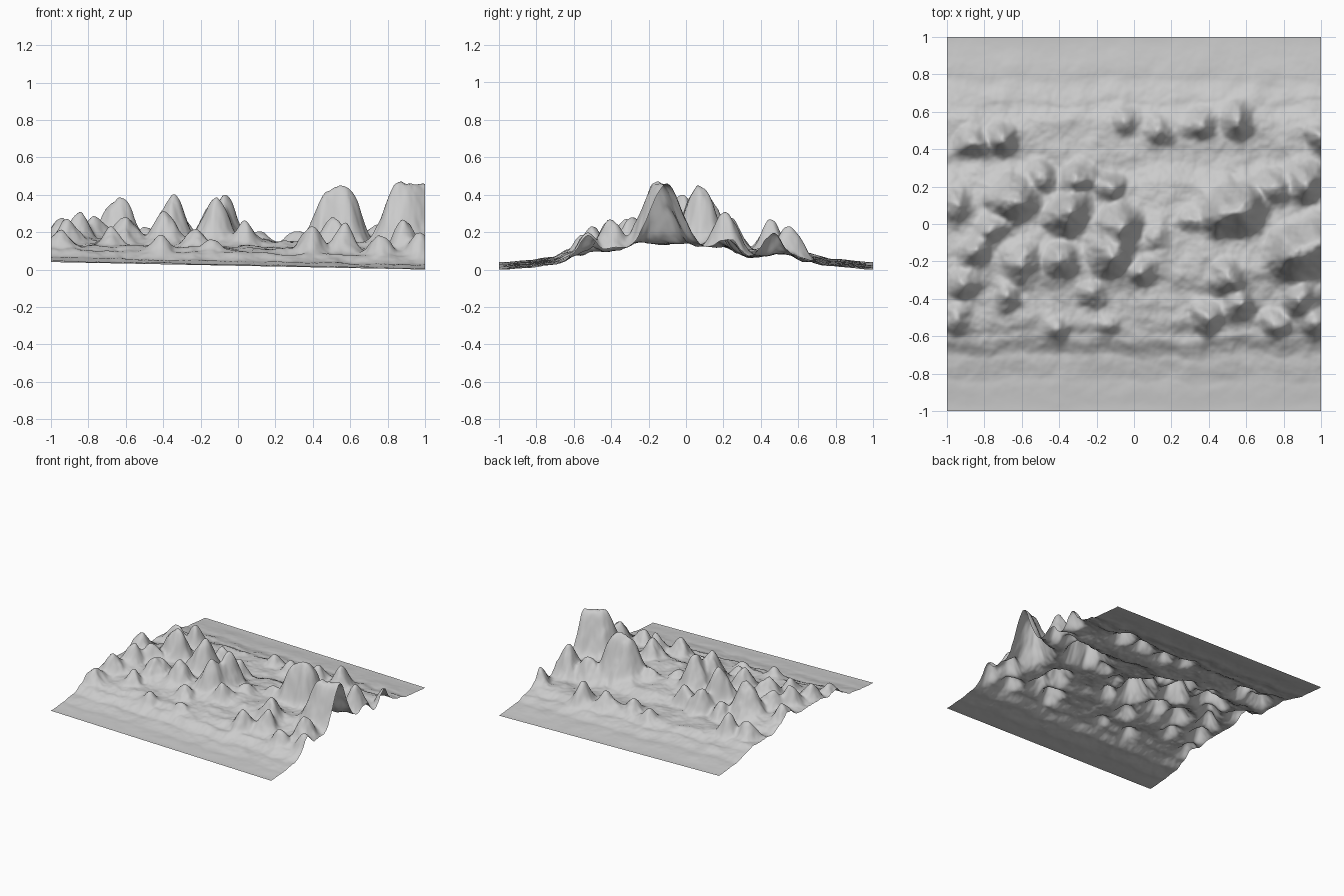
import bpy, bmesh, math
from mathutils import noise, Vector

if "Cube" in bpy.data.objects:
    bpy.data.objects.remove(bpy.data.objects["Cube"])

N = 220  # grid resolution

# Summits and shoulders: x, y, height
PEAKS = [
    (.86, -.15, .48), (.99, -.09, .47), (.57, .08, .43), (.46, .06, .38),
    (-.08, .0, .38), (-.13, -.15, .38), (-.36, .05, .38), (-.65, .12, .37),
    (.5, -.29, .28), (.56, -.43, .26), (.4, -.5, .23), (.9, -.4, .27),
    (.76, -.52, .20), (.98, -.53, .2), (.05, -.25, .25), (-.22, -.36, .21),
    (-.4, -.2, .28), (-.6, -.2, .27), (-.85, -.14, .28), (-.77, -.02, .27),
    (-.92, -.32, .23), (-.95, -.5, .19), (-.68, -.4, .21), (-.4, -.54, .16),
    (-.15, -.53, .14), (.35, .52, .20), (.55, .55, .23), (.15, .5, .18),
    (-.05, .55, .15), (.9, .23, .31), (.74, .2, .25), (1, .46, .2),
    (-.7, .46, .25), (-.86, .43, .22), (-.3, .23, .26), (-.14, .2, .23),
    (-.5, .25, .23), (-.95, .1, .24), (.3, .03, .20), (.12, -.08, .18),
]

# Cross-range base profile: y, height above the plain
BASE = [(-1, 0), (-.85, .008), (-.72, .025), (-.6, .07), (-.5, .095), (-.4, .1),
        (-.25, .13), (-.1, .13), (.1, .12), (.2, .11), (.32, .07), (.42, .075),
        (.55, .075), (.65, .045), (.78, .018), (1, 0)]


def base_height(y):
    for (y0, h0), (y1, h1) in zip(BASE, BASE[1:]):
        if y <= y1:
            t = (y - y0) / (y1 - y0)
            t = t * t * (3 - 2 * t)
            return h0 + (h1 - h0) * t
    return 0


def rough(x, y, freq, seed):
    return noise.fractal(Vector((x * freq, y * freq, seed)), 1.0, 2.1, 4)


def height(x, y):
    fade = max(0, min(1, (.95 - abs(y)) / .4))
    # bend the coordinates so ridges and gullies look eroded
    wx = x + .035 * rough(x, y, 4, 3.1)
    wy = y + .035 * rough(x, y, 4, 8.7)
    b = base_height(max(-1, min(1, wy)))
    total = b ** 3
    for px, py, pz in PEAKS:
        r = .045 + .2 * pz
        d = ((wx - px) ** 2 + (wy - py) ** 2) / (r * r)
        if d < 6:
            total += (pz - .02) ** 3 * math.exp(-3 * d)
    h = total ** (1 / 3)
    h += fade * (.012 + .05 * h) * rough(x, y, 7, 1.3)
    # gently tilted plain
    return .0225 - .02 * x + h


# Mountain range as one open sheet
bm = bmesh.new()
bmesh.ops.create_grid(bm, x_segments=N, y_segments=N, size=1)
for v in bm.verts:
    v.co.z = height(v.co.x, v.co.y)
low = min(v.co.z for v in bm.verts)
for v in bm.verts:
    v.co.z -= low
for f in bm.faces:
    f.smooth = True
mesh = bpy.data.meshes.new("mountain_terrain")
bm.to_mesh(mesh)
bm.free()
bpy.context.collection.objects.link(bpy.data.objects.new("mountain_terrain", mesh))
